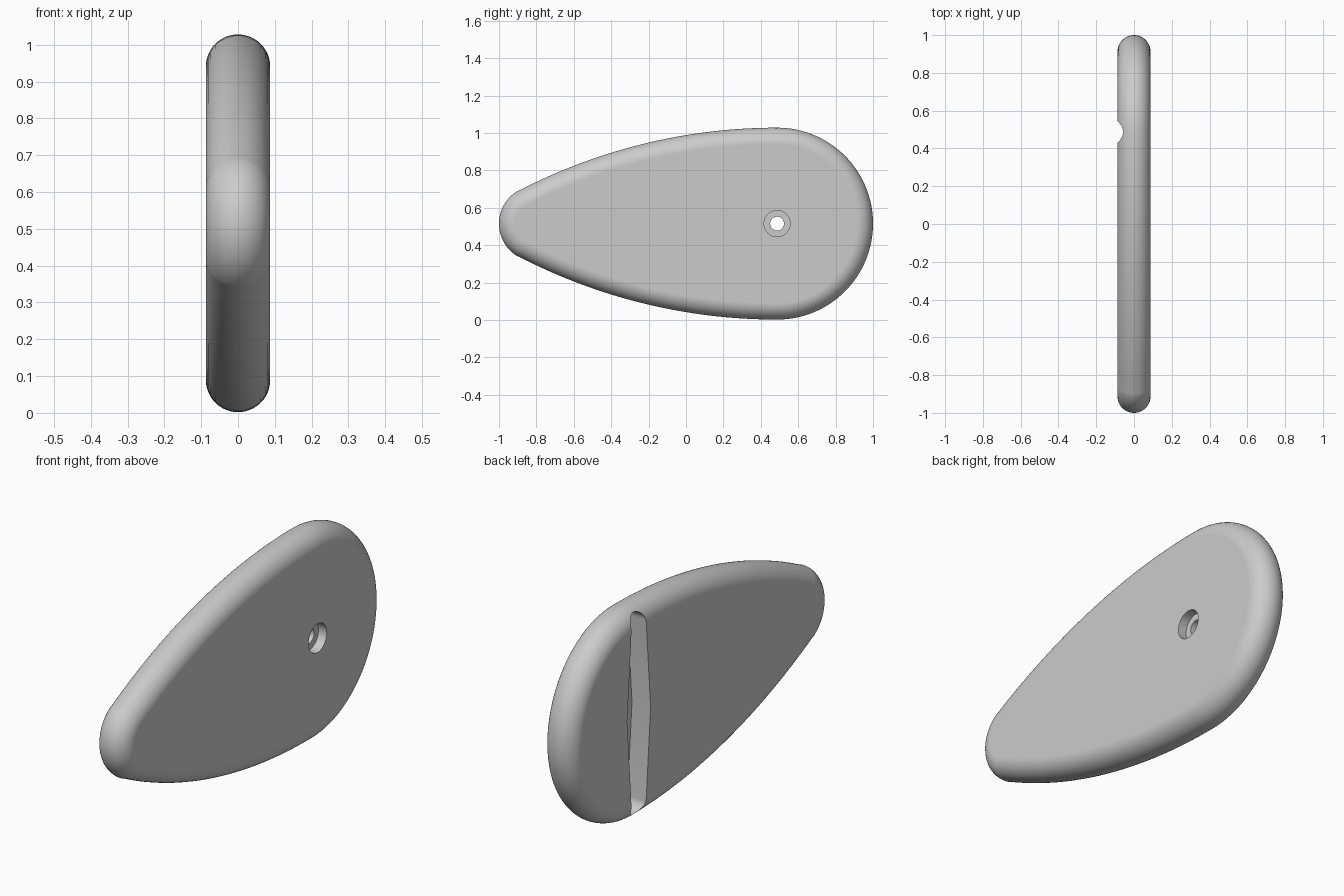
import bpy, bmesh
from math import sin, cos, pi, radians, atan2

cube = bpy.data.objects.get("Cube")
if cube:
    bpy.data.objects.remove(cube)

HALF = 0.0875           # half thickness, also the rim rounding
MID = 0.515             # height of the axis of symmetry
PIVOT = 0.487           # hole position along y
BIG, TIP, SIDE = 0.513, 0.203, 3.0

grey = bpy.data.materials.new("plain grey")
grey.use_nodes = True
grey.diffuse_color = (0.6, 0.6, 0.6, 1)
grey.node_tree.nodes["Principled BSDF"].inputs["Base Color"].default_value = (0.6, 0.6, 0.6, 1)


def arc(cy, cz, r, start, end, n):
    """Points on an arc, each with its outward normal."""
    angles = [start + (end - start) * i / n for i in range(n + 1)]
    return [(cy + r * cos(a), cz + r * sin(a), cos(a), sin(a)) for a in angles]


def loft(name, rings):
    """Skin closed rings of (x, y, z) points and cap both ends."""
    bm = bmesh.new()
    loops = [[bm.verts.new(p) for p in ring] for ring in rings]
    n = len(loops[0])
    for a, b in zip(loops, loops[1:]):
        for i in range(n):
            j = (i + 1) % n
            bm.faces.new((a[i], a[j], b[j], b[i]))
    bm.faces.new(loops[0][::-1])
    bm.faces.new(loops[-1])
    bmesh.ops.recalc_face_normals(bm, faces=bm.faces)
    mesh = bpy.data.meshes.new(name)
    bm.to_mesh(mesh)
    bm.free()
    mesh.materials.append(grey)
    ob = bpy.data.objects.new(name, mesh)
    bpy.context.collection.objects.link(ob)
    return ob


def prism(name, outline, x0, x1):
    return loft(name, [[(x, y, z) for y, z in outline] for x in (x0, x1)])


def disc(r):
    return [p[:2] for p in arc(PIVOT, MID, r, 0, 2 * pi, 48)[:-1]]


# Teardrop outline: round back, long side arc, small round tip, then mirrored
tip_y = TIP - 1
drop = SIDE - BIG
join = atan2(drop, tip_y - PIVOT)
upper = arc(PIVOT, 0, BIG, 0, pi / 2, 32)
upper += arc(PIVOT, -drop, SIDE, pi / 2, join, 32)[1:]
upper += arc(tip_y, 0, TIP, join, pi, 16)[1:]
outline = upper + [(y, -z, ny, -nz) for y, z, ny, nz in upper[-2:0:-1]]

# Body with a fully rounded rim
rings = []
for i in range(25):
    t = -pi / 2 + pi * i / 24
    inset = HALF * (1 - cos(t))
    rings.append([(HALF * sin(t), y - ny * inset, MID + z - nz * inset)
                  for y, z, ny, nz in outline])
body = loft("teardrop_body", rings)

# Tapered slot on one face, widest in the middle, with rounded ends
end = [p[:2] for p in arc(0, 0.435, 0.056, 0.08, pi - 0.08, 20)]
half_slot = [(0.09, 0)] + end
slot = [(PIVOT + s * y, MID + s * z) for s in (1, -1) for y, z in half_slot]

cutters = [
    prism("slot_cutter", slot, -0.2, 0.0125),
    prism("counterbore_cutter", disc(0.07), HALF - 0.045, 0.2),
    prism("hole_cutter", disc(0.037), -0.3, 0.3),
]
bpy.context.view_layer.objects.active = body
for cutter in cutters:
    cutter.hide_render = True
    mod = body.modifiers.new(cutter.name, "BOOLEAN")
    mod.operation = "DIFFERENCE"
    mod.solver = "EXACT"
    mod.object = cutter
    bpy.ops.object.modifier_apply(modifier=mod.name)
    bpy.data.objects.remove(cutter)

# Smooth rim, crisp cut edges, flat faces
bpy.ops.object.select_all(action="DESELECT")
body.select_set(True)
bpy.ops.object.shade_smooth_by_angle(angle=radians(30))
weighted = body.modifiers.new("flat_faces", "WEIGHTED_NORMAL")
weighted.keep_sharp = True
